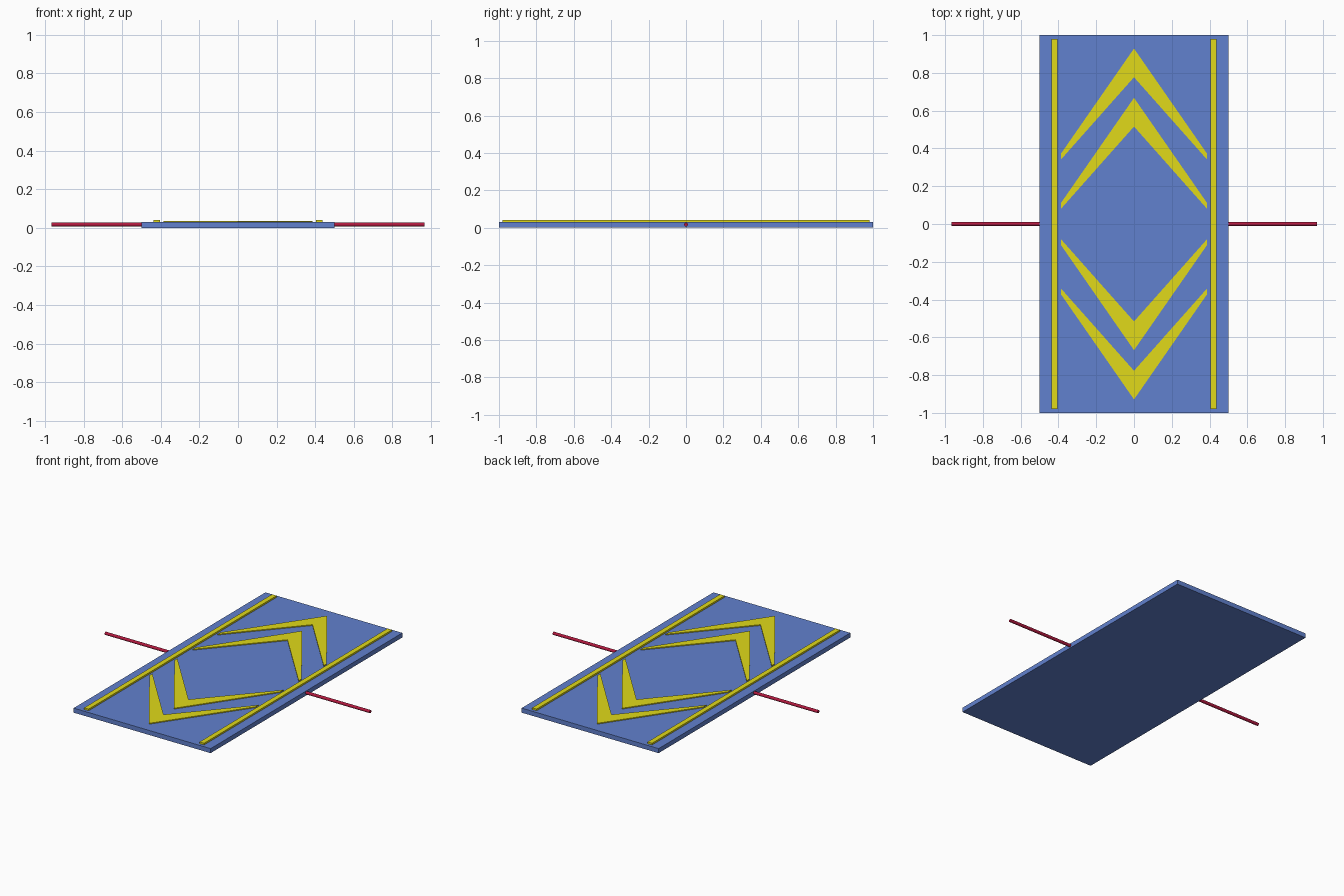
import bpy, bmesh, math
from mathutils import Matrix

if "Cube" in bpy.data.objects:
    bpy.data.objects.remove(bpy.data.objects["Cube"])


def material(name, color):
    m = bpy.data.materials.new(name)
    m.diffuse_color = color
    m.use_nodes = True
    m.node_tree.nodes["Principled BSDF"].inputs["Base Color"].default_value = m.diffuse_color
    return m


blue = material("blue", (0.12, 0.22, 0.62, 1))
yellow = material("yellow", (0.75, 0.70, 0.01, 1))
red = material("red", (0.45, 0.01, 0.05, 1))


def finish(bm, name, mat):
    bmesh.ops.recalc_face_normals(bm, faces=bm.faces)
    mesh = bpy.data.meshes.new(name)
    bm.to_mesh(mesh)
    bm.free()
    mesh.materials.append(mat)
    obj = bpy.data.objects.new(name, mesh)
    bpy.context.collection.objects.link(obj)
    return obj


def prism(name, outline, z0, z1, mat):
    bm = bmesh.new()
    face = bm.faces.new([bm.verts.new((x, y, z0)) for x, y in outline])
    ext = bmesh.ops.extrude_face_region(bm, geom=[face])
    verts = [v for v in ext["geom"] if isinstance(v, bmesh.types.BMVert)]
    bmesh.ops.translate(bm, verts=verts, vec=(0, 0, z1 - z0))
    return finish(bm, name, mat)


def slab(name, x0, x1, half_y, z0, z1, mat):
    outline = [(x0, -half_y), (x1, -half_y), (x1, half_y), (x0, half_y)]
    return prism(name, outline, z0, z1, mat)


# Base plate
slab("base_plate", -0.5, 0.5, 1.0, 0, 0.03, blue)

# Raised side rails
for side, a, b in (("left", -0.438, -0.405), ("right", 0.405, 0.438)):
    slab(side + "_rail", a, b, 0.98, 0.03, 0.041, yellow)

# Two chevrons pointing to each end
for end, s in (("back", 1), ("front", -1)):
    for kind, tip in (("outer", 0.929), ("inner", 0.668)):
        outline = [(0, tip), (0.387, tip - 0.557), (0.387, tip - 0.588),
                   (0, tip - 0.152), (-0.387, tip - 0.588), (-0.387, tip - 0.557)]
        prism(f"{end}_{kind}_chevron", [(x, s * y) for x, y in outline],
              0.03, 0.036, yellow)

# Cross axle running through the plate
bm = bmesh.new()
bmesh.ops.create_cone(bm, cap_ends=True, segments=16, radius1=0.01, radius2=0.01, depth=1.935,
                      matrix=Matrix.Translation((0, 0, 0.017)) @ Matrix.Rotation(math.pi / 2, 4, "Y"))
axle = finish(bm, "axle", red)
bpy.context.view_layer.objects.active = axle
axle.select_set(True)
bpy.ops.object.shade_smooth_by_angle()
